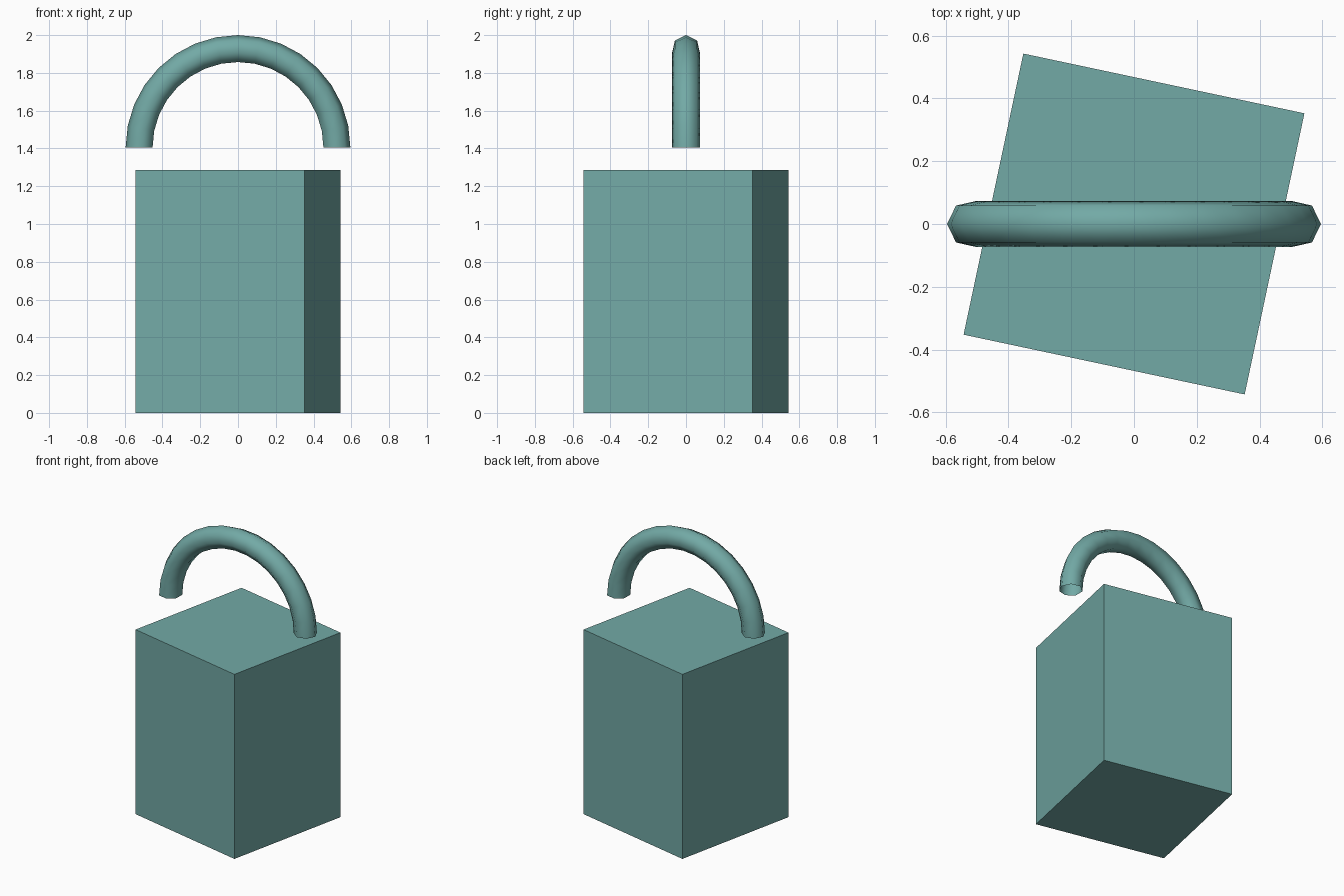
import bpy, bmesh
from math import cos, sin, pi, radians

if "Cube" in bpy.data.objects:
    bpy.data.objects.remove(bpy.data.objects["Cube"])

# Shared teal colour
teal = bpy.data.materials.new("teal")
teal.diffuse_color = (0.17, 0.40, 0.38, 1)
teal.use_nodes = True
teal.node_tree.nodes["Principled BSDF"].inputs["Base Color"].default_value = teal.diffuse_color


def finish(bm, name, smooth=False):
    bmesh.ops.recalc_face_normals(bm, faces=bm.faces)
    for f in bm.faces:
        f.smooth = smooth
    mesh = bpy.data.meshes.new(name)
    bm.to_mesh(mesh)
    bm.free()
    mesh.materials.append(teal)
    obj = bpy.data.objects.new(name, mesh)
    bpy.context.collection.objects.link(obj)
    return obj


# Block body, turned slightly about z
SIDE, HEIGHT = 0.915, 1.285
bm = bmesh.new()
bmesh.ops.create_cube(bm, size=1)
body = finish(bm, "body")
body.scale = (SIDE, SIDE, HEIGHT)
body.location.z = HEIGHT / 2
body.rotation_euler.z = radians(-12)

# Arched handle: open-ended half ring with a seven-sided section
MAJOR, MINOR, STEPS, SIDES, BASE = 0.52, 0.075, 16, 7, 1.405
bm = bmesh.new()
rings = []
for i in range(STEPS + 1):
    a = pi * i / STEPS
    ring = []
    for j in range(SIDES):
        t = 2 * pi * j / SIDES
        r = MAJOR + MINOR * cos(t)
        ring.append(bm.verts.new((r * cos(a), MINOR * sin(t), BASE + r * sin(a))))
    rings.append(ring)
for r0, r1 in zip(rings, rings[1:]):
    for j in range(SIDES):
        k = (j + 1) % SIDES
        bm.faces.new((r0[j], r0[k], r1[k], r1[j]))
handle = finish(bm, "handle", smooth=True)
# Open tube: make sure the walls face outward
top = max(handle.data.polygons, key=lambda p: p.center.z)
if top.normal.z < 0:
    handle.data.flip_normals()
